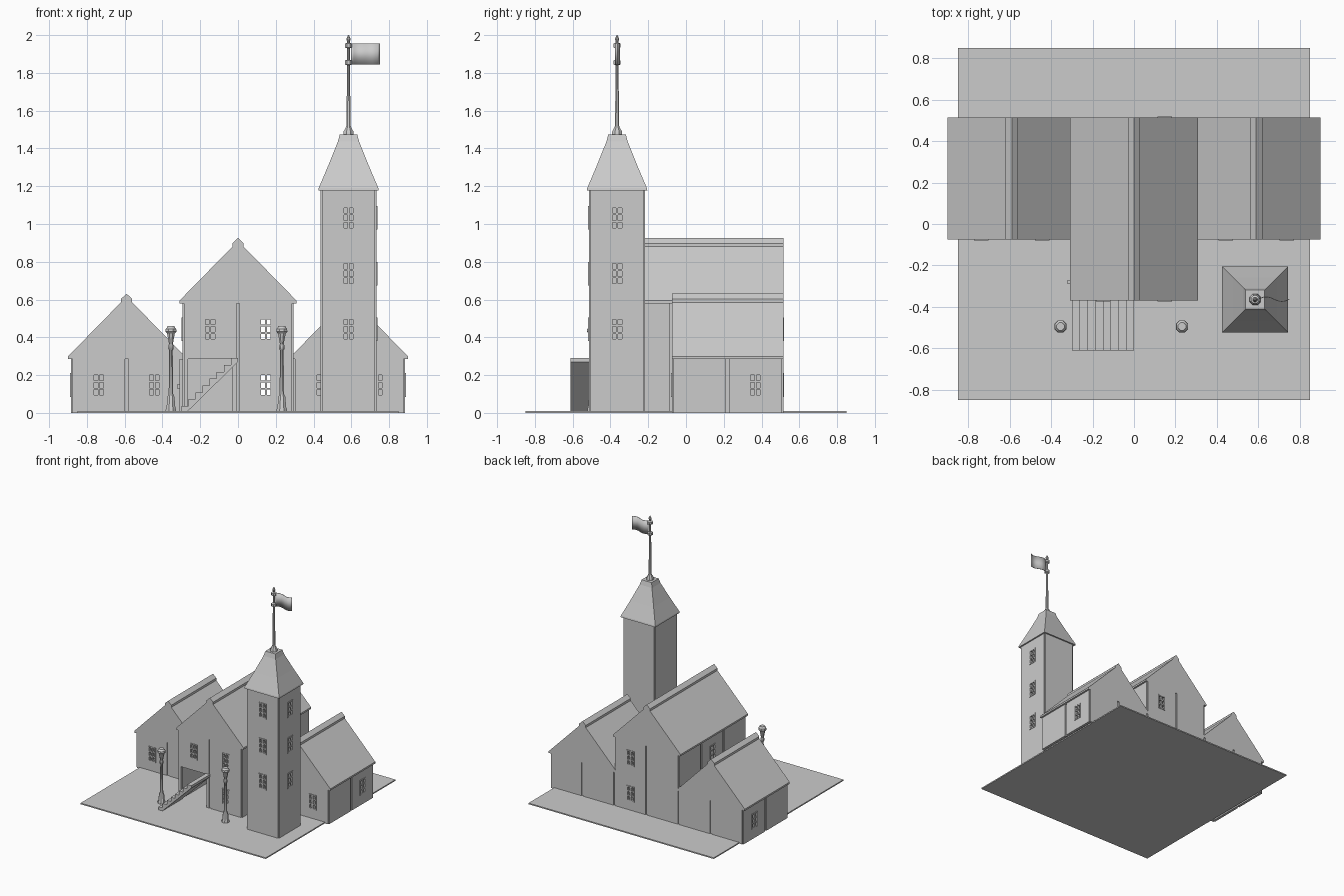
import bpy, bmesh, math
from mathutils import Matrix, Vector

if "Cube" in bpy.data.objects:
    bpy.data.objects.remove(bpy.data.objects["Cube"])

T = 0.295          # wall tile size


def finish(name, bm, smooth=None):
    bmesh.ops.recalc_face_normals(bm, faces=bm.faces)
    me = bpy.data.meshes.new(name)
    bm.to_mesh(me)
    bm.free()
    ob = bpy.data.objects.new(name, me)
    bpy.context.collection.objects.link(ob)
    if smooth:
        bpy.ops.object.select_all(action='DESELECT')
        ob.select_set(True)
        bpy.context.view_layer.objects.active = ob
        bpy.ops.object.shade_smooth_by_angle(angle=math.radians(smooth))
    return ob


def box(bm, x, y, z, m=Matrix()):
    size = Matrix.Diagonal((x[1] - x[0], y[1] - y[0], z[1] - z[0], 1))
    mid = Matrix.Translation((sum(x) / 2, sum(y) / 2, sum(z) / 2))
    bmesh.ops.create_cube(bm, size=1, matrix=m @ mid @ size)


def prism(bm, pts, y0, y1, cx=0, z=0):
    a = [bm.verts.new((cx + p, y0, z + q)) for p, q in pts]
    f = bm.faces.new(a)
    r = bmesh.ops.extrude_face_region(bm, geom=[f])
    vs = [v for v in r['geom'] if isinstance(v, bmesh.types.BMVert)]
    bmesh.ops.translate(bm, verts=vs, vec=(0, y1 - y0, 0))


def lathe(bm, prof, sides, x, y, turn=0):
    rings = []
    for r, z in prof:
        rings.append([bm.verts.new((x + r * math.cos(turn + 2 * math.pi * i / sides),
                                    y + r * math.sin(turn + 2 * math.pi * i / sides), z))
                      for i in range(sides)])
    for a, b in zip(rings, rings[1:]):
        for i in range(sides):
            j = (i + 1) % sides
            bm.faces.new((a[i], a[j], b[j], b[i]))
    bm.faces.new(rings[0][::-1])
    bm.faces.new(rings[-1])


def panel(walls, wins, m, kind):
    """One wall tile: local -y is outside, recessed layer makes the seams."""
    hole = {'window': (-.033, .033, .085, .21), 'door': (-.118, .118, .01, .285)}.get(kind)
    for half, y in ((T / 2 - .009, (0, .01)), (T / 2, (.008, .022))):
        if not hole:
            box(walls, (-half, half), y, (0, T), m)
            continue
        a, b, c, d = hole
        box(walls, (-half, a), y, (0, T), m)
        box(walls, (b, half), y, (0, T), m)
        box(walls, (a, b), y, (0, c), m)
        box(walls, (a, b), y, (d, T), m)
    if kind == 'window':
        for u in (-.03, 0, .03):
            box(wins, (u - .005, u + .005), (-.005, .015), (.085, .21), m)
        for z in (.09, .128, .167, .205):
            box(wins, (-.033, .033), (-.004, .014), (z - .005, z + .005), m)


def walls_of(name, cx, y0, nx, ny, floors, special):
    """special maps (side, column, floor) to 'window' or 'door'."""
    walls, wins = bmesh.new(), bmesh.new()
    w, l = nx * T, ny * T
    sides = {'front': (0, nx, w, l), 'right': (90, ny, l, w),
             'back': (180, nx, w, l), 'left': (270, ny, l, w)}
    centre = Matrix.Translation((cx, y0 + l / 2, 0))
    for side, (ang, n, length, depth) in sides.items():
        rot = Matrix.Rotation(math.radians(ang), 4, 'Z')
        for c in range(n):
            for f in range(floors):
                m = centre @ rot @ Matrix.Translation(((c + .5) * T - length / 2, -depth / 2, f * T))
                panel(walls, wins, m, special.get((side, c, f)))
    finish(name + "_walls", walls)
    finish(name + "_windows", wins)


def gable_roof(name, cx, y0, y1, z):
    bm = bmesh.new()
    half = [(.31, -.01), (.31, .004), (.03, .29), (.03, .308)]
    prism(bm, half + [(0, .336)] + [(-x, q) for x, q in half[::-1]], y0, y1, cx, z)
    finish(name + "_roof", bm)


# ground plate
bm = bmesh.new()
box(bm, (-.85, .85), (-.85, .85), (0, .01))
finish("ground_plate", bm)

# houses (columns run left to right as seen from outside each side)
W = 'window'
yb = .515
walls_of("left_house", -.59, yb - 2 * T, 2, 2, 1,
         {('front', 0, 0): W, ('front', 1, 0): W, ('left', 0, 0): W})
walls_of("right_house", .59, yb - 2 * T, 2, 2, 1,
         {('front', 0, 0): W, ('front', 1, 0): W, ('right', 1, 0): W})
walls_of("main_house", 0, yb - 3 * T, 2, 3, 2,
         {('front', 0, 0): 'door', ('front', 1, 0): W, ('front', 0, 1): W, ('front', 1, 1): W,
          ('back', 0, 0): W, ('back', 0, 1): W, ('left', 1, 1): W})
gable_roof("left_house", -.59, yb - 2 * T, yb, T)
gable_roof("right_house", .59, yb - 2 * T, yb, T)
gable_roof("main_house", 0, yb - 3 * T, yb, 2 * T)

# tower with windows on front and right
tx, ty = .585, -.365
walls_of("tower", tx, ty - T / 2, 1, 1, 4,
         {(s, 0, f): W for s in ('front', 'right') for f in (1, 2, 3)})
bm = bmesh.new()
k = math.sqrt(2)
lathe(bm, [(r * k, z) for r, z in ((.148, 1.178), (.16, 1.178), (.158, 1.19), (.107, 1.31),
                                   (.056, 1.437), (.046, 1.475))], 4, tx, ty, math.pi / 4)
finish("tower_roof", bm)

# flagpole and flag
bm = bmesh.new()
lathe(bm, [(.03, 1.47), (.028, 1.49), (.016, 1.51), (.012, 1.52), (.008, 1.84), (.021, 1.845),
           (.021, 1.865), (.008, 1.87), (.008, 1.93), (.021, 1.935), (.021, 1.955), (.007, 1.96),
           (.012, 1.98), (.003, 2.0)], 8, tx, ty, math.pi / 8)
finish("flagpole", bm, 30)
bm = bmesh.new()
n = 12
xs = [.6 + .152 * i / n for i in range(n + 1)]
wave = [ty + .011 * math.sin(2 * math.pi * i / n) for i in range(n + 1)]
for x0, x1, a, b in zip(xs, xs[1:], wave, wave[1:]):
    bm.faces.new([bm.verts.new(p) for p in ((x0, a, 1.845), (x1, b, 1.845), (x1, b, 1.955), (x0, a, 1.955))])
bmesh.ops.remove_doubles(bm, verts=bm.verts, dist=1e-5)
flag = finish("flag", bm, 60)
flag.modifiers.new("thickness", 'SOLIDIFY').thickness = .004

# open flight of stairs
bm = bmesh.new()
steps, run, rise = 8, .3 / 8, .29 / 8
pts = []
for i in range(steps):
    pts += [(-.3 + i * run, i * rise), (-.3 + i * run, (i + 1) * rise)]
pts += [(0, .29), (0, .27), (-.27, .005)]
prism(bm, pts, -.612, -.365)
finish("stairs", bm)

# side door with knob
bm = bmesh.new()
box(bm, (-.31, -.29), (-.31, -.12), (.01, .285))
box(bm, (-.322, -.305), (-.29, -.27), (.13, .15))
finish("side_door", bm)

# street lamps
for name, x in (("left_lamp", -.355), ("right_lamp", .232)):
    bm = bmesh.new()
    lathe(bm, [(.03, 0), (.03, .018), (.025, .03), (.02, .085), (.013, .1), (.01, .33), (.016, .34),
               (.016, .355), (.011, .365), (.022, .42), (.032, .43), (.03, .445), (.024, .45),
               (.02, .46)], 8, x, -.495, math.pi / 8)
    finish(name, bm, 30)
